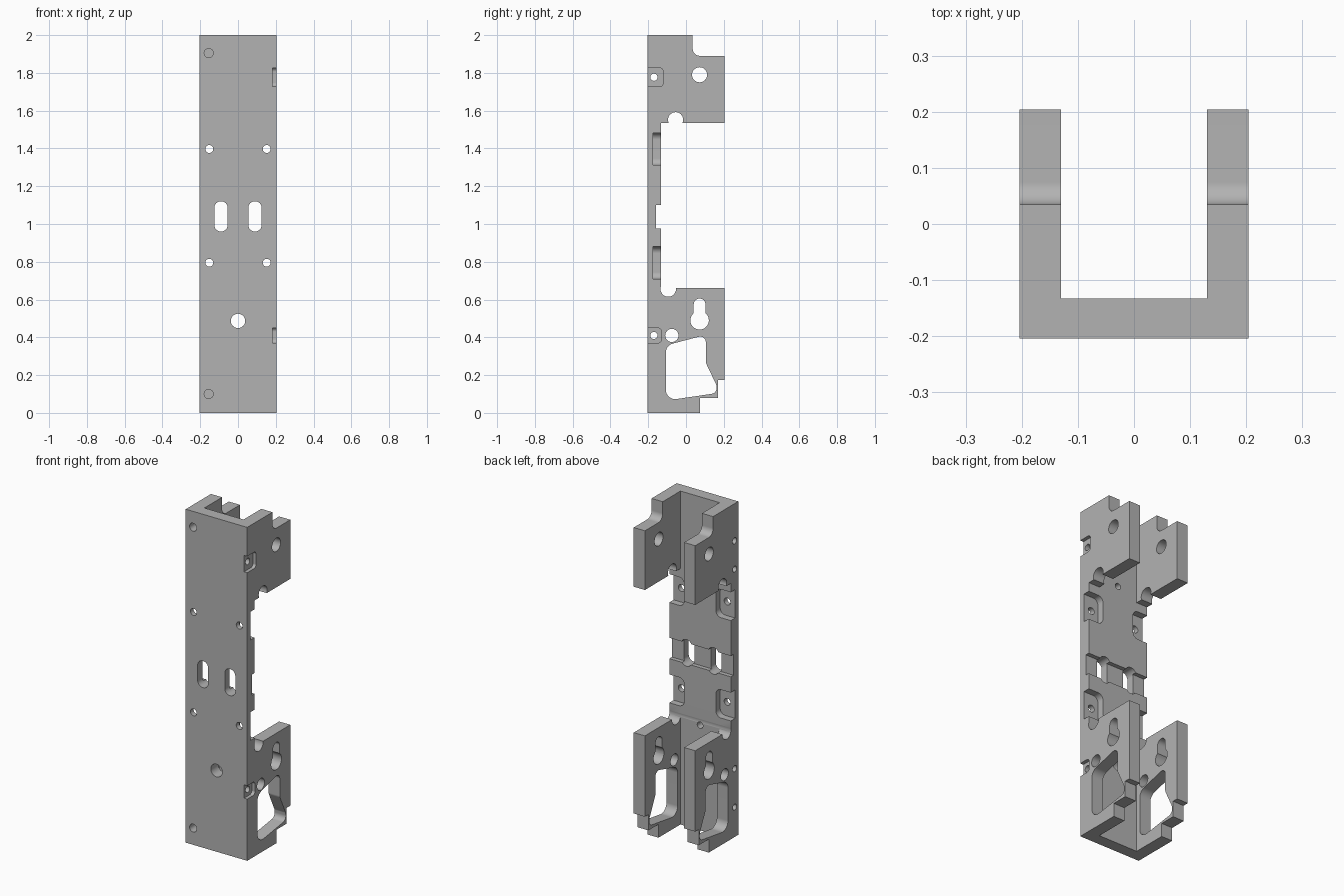
import bpy, bmesh, math
from mathutils import Vector

cube = bpy.data.objects.get("Cube")
if cube:
    bpy.data.objects.remove(cube, do_unlink=True)

W = 0.204        # half width
INNER = 0.13     # half width of the channel
FLOOR = -0.133   # inner face of the back plate

grey = bpy.data.materials.new("metal_grey")
grey.use_nodes = True
grey.diffuse_color = (0.45, 0.45, 0.45, 1)
grey.node_tree.nodes["Principled BSDF"].inputs["Base Color"].default_value = (0.45, 0.45, 0.45, 1)


def rounded(points, steps=8):
    """Fillet each corner of a polygon that carries a radius as third value."""
    out = []
    n = len(points)
    for i, pt in enumerate(points):
        p = Vector(pt[:2])
        if len(pt) == 2 or pt[2] == 0:
            out.append(p)
            continue
        r = pt[2]
        u = (Vector(points[i - 1][:2]) - p).normalized()
        v = (Vector(points[(i + 1) % n][:2]) - p).normalized()
        half = math.acos(u.dot(v)) / 2
        c = p + (u + v).normalized() * (r / math.sin(half))
        t = r / math.tan(half)
        a, b = p + u * t - c, p + v * t - c
        start = math.atan2(a.y, a.x)
        sweep = math.atan2(a.x * b.y - a.y * b.x, a.dot(b))
        for k in range(steps + 1):
            ang = start + sweep * k / steps
            out.append(c + Vector((math.cos(ang), math.sin(ang))) * r)
    return out


def circle(a, b, r, n=32):
    return [Vector((a + r * math.cos(2 * math.pi * k / n),
                    b + r * math.sin(2 * math.pi * k / n))) for k in range(n)]


def rect(a0, a1, b0, b1, r=0.0):
    return rounded([(a0, b0, r), (a1, b0, r), (a1, b1, r), (a0, b1, r)])


def prism(name, outline, axis, lo, hi):
    """Closed prism from an outline: (y, z) along x, or (x, z) along y."""
    bm = bmesh.new()
    ends = []
    for d in (lo, hi):
        ends.append([bm.verts.new((d, p.x, p.y) if axis == "x" else (p.x, d, p.y))
                     for p in outline])
        bm.faces.new(ends[-1])
    near, far = ends
    for i in range(len(outline)):
        bm.faces.new((near[i - 1], near[i], far[i], far[i - 1]))
    bmesh.ops.recalc_face_normals(bm, faces=bm.faces[:])
    mesh = bpy.data.meshes.new(name)
    bm.to_mesh(mesh)
    bm.free()
    mesh.materials.append(grey)
    obj = bpy.data.objects.new(name, mesh)
    bpy.context.collection.objects.link(obj)
    return obj


# Side outline of the bracket
side = rounded([
    (-W, 0), (0.075, 0), (0.075, 0.08), (0.17, 0.08), (0.17, 0.175), (W, 0.175),
    (W, 0.66), (FLOOR, 0.66), (FLOOR, 0.975), (-0.158, 0.975), (-0.158, 1.1),
    (FLOOR, 1.1), (FLOOR, 1.535), (W, 1.535), (W, 1.89), (0.035, 1.89, 0.04),
    (0.035, 2), (-W, 2)])
bracket = prism("channel_bracket", side, "x", -W, W)
bpy.context.view_layer.objects.active = bracket
bracket.select_set(True)


def cut(outline, axis, lo=-0.3, hi=0.3):
    cutter = prism("cutter", outline, axis, lo, hi)
    cutter.hide_render = True
    mod = bracket.modifiers.new("cut", "BOOLEAN")
    mod.operation = "DIFFERENCE"
    mod.solver = "EXACT"
    mod.object = cutter
    bpy.ops.object.modifier_apply(modifier=mod.name)
    bpy.data.meshes.remove(cutter.data)


# Open channel between the side walls
cut(rect(FLOOR, 0.3, -0.1, 2.1), "x", -INNER, INNER)

# Corner reliefs, round holes and keyhole through both walls
for y, z, r in [(-0.094, 0.656, 0.041), (-0.055, 1.552, 0.04),
                (0.072, 1.79, 0.04), (-0.075, 0.41, 0.035), (0.072, 0.49, 0.049)]:
    cut(circle(y, z, r), "x")
cut(rect(0.041, 0.103, 0.49, 0.605, 0.03), "x")

# Irregular window through both walls
cut(rounded([(-0.107, 0.065, 0.05), (0.165, 0.105, 0.03), (0.16, 0.15, 0.02),
             (0.105, 0.265, 0.03), (0.105, 0.413, 0.03), (-0.107, 0.357, 0.05)]), "x")

# Square recess with a cross hole, near each end of one side
for z, inner_edge, half in [(0.41, -0.13, 0.04), (1.777, -0.12, 0.049)]:
    cut(rounded([(-0.3, z - half), (inner_edge, z - half, 0.02),
                 (inner_edge, z + half, 0.02), (-0.3, z + half)]), "x", 0.183, 0.3)
    cut(circle(-0.17, z, 0.019, 20), "x")

# Blind holes on the plain side
for z in (0.18, 1.607):
    cut(circle(-0.17, z, 0.018, 20), "x", -0.3, -0.14)

# Mounting pockets with screw holes, and slots, on both sides of the plate
for s in (-1, 1):
    for z in (0.795, 1.397):
        cut(rounded([(s * 0.3, z - 0.085), (s * 0.105, z - 0.085, 0.035),
                     (s * 0.105, z + 0.085, 0.035), (s * 0.3, z + 0.085)]),
            "y", -0.174, 0.0)
        cut(circle(s * 0.152, z, 0.021, 24), "y", -0.3, 0.0)
    cut(rect(s * 0.09 - 0.035, s * 0.09 + 0.035, 0.96, 1.12, 0.034), "y", -0.3, 0.0)

# Centre hole, blind holes inside the plate and blind holes on the front
cut(circle(0, 0.487, 0.038), "y", -0.3, 0.0)
for z in (0.63, 1.587):
    cut(circle(0, z, 0.019, 20), "y", -0.185, 0.0)
for z in (0.1, 1.905):
    cut(circle(-0.155, z, 0.024, 24), "y", -0.3, -0.12)

# Smooth curved walls, keep edges sharp
bpy.ops.object.shade_smooth_by_angle(angle=math.radians(30))
weighted = bracket.modifiers.new("weighted_normals", "WEIGHTED_NORMAL")
weighted.keep_sharp = True
